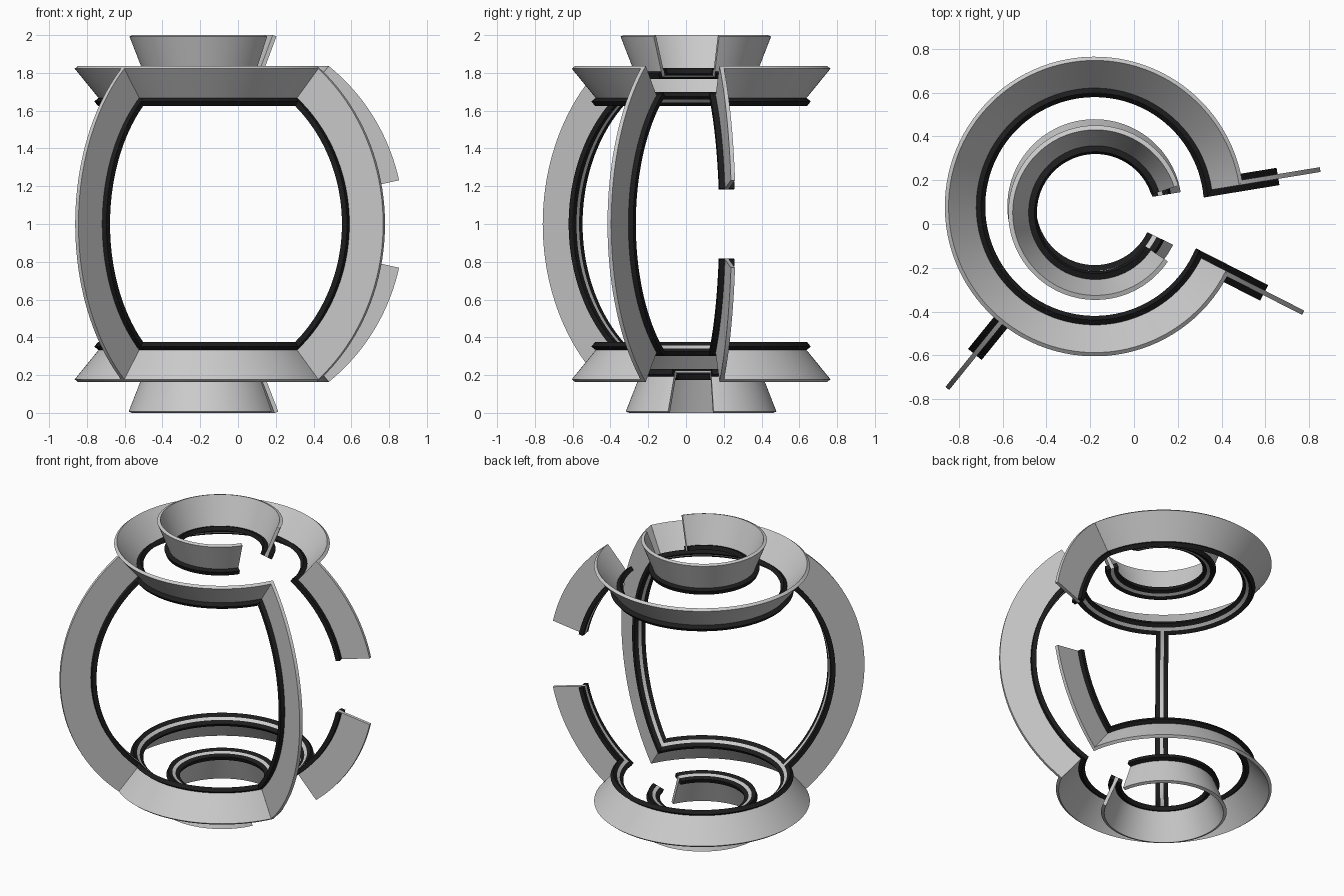
import bpy, bmesh
from math import sin, cos, radians
from mathutils import Vector

if "Cube" in bpy.data.objects:
    bpy.data.objects.remove(bpy.data.objects["Cube"])

CENTRE = Vector((-0.18, 0.08, 1.0))
R_IN, R_TRIM, R_OUT = 0.84, 0.87, 1.07      # radii of the spherical shell
HALF, TRIM = 0.011, 0.04                    # half thickness of wall and trim
LAT, LAT_SMALL = 50.8, 68.7                 # latitudes of the rings
GAP_A, GAP_B, FRONT = 9.3, -27.0, 231.0     # longitudes of the ribs

dark = bpy.data.materials.new("dark_trim")
dark.diffuse_color = (0.012, 0.012, 0.012, 1)
dark.use_nodes = True
dark.node_tree.nodes["Principled BSDF"].inputs["Base Color"].default_value = dark.diffuse_color

# cross-sections as (radius from, radius to, offset from, offset to)
WALL = [(R_IN, R_OUT, -HALF, HALF)]
TRIMS = [(R_IN, R_TRIM, HALF, TRIM), (R_IN, R_TRIM, -TRIM, -HALF)]


def sweep(name, point, steps, boxes, material=None):
    """Sweep rectangular sections along point(t, radius, offset), t in 0..1."""
    bm = bmesh.new()
    for r0, r1, o0, o1 in boxes:
        rows = []
        for i in range(steps + 1):
            rows.append([bm.verts.new(point(i / steps, r, o))
                         for r, o in ((r0, o0), (r1, o0), (r1, o1), (r0, o1))])
        for a, b in zip(rows, rows[1:]):
            for k in range(4):
                bm.faces.new((a[k], a[(k + 1) % 4], b[(k + 1) % 4], b[k]))
        bm.faces.new(rows[0])
        bm.faces.new(rows[-1][::-1])
    bmesh.ops.recalc_face_normals(bm, faces=bm.faces)
    mesh = bpy.data.meshes.new(name)
    bm.to_mesh(mesh)
    bm.free()
    ob = bpy.data.objects.new(name, mesh)
    bpy.context.collection.objects.link(ob)
    if material:
        mesh.materials.append(material)
    bpy.ops.object.select_all(action='DESELECT')
    ob.select_set(True)
    bpy.context.view_layer.objects.active = ob
    bpy.ops.object.shade_smooth_by_angle(angle=radians(30))


def strip(name, point, steps):
    sweep(name + "_wall", point, steps, WALL)
    sweep(name + "_trim", point, steps, TRIMS, dark)


def ring(name, lat, start, end, side, mitre=0, shift=(0, 0, 0)):
    """Conical ring between two longitudes; side is +1 top, -1 bottom."""
    lam, a, b = radians(lat), radians(start), radians(end)
    c = CENTRE + Vector(shift)

    def point(t, r, o):
        m = mitre * o / (r * cos(lam))
        phi = (a - m) + (b - a + 2 * m) * t
        h = r * cos(lam) - o * sin(lam)
        z = r * sin(lam) + o * cos(lam)
        return c + Vector((h * cos(phi), h * sin(phi), side * z))
    strip(name, point, 96)


def rib(name, lon, lat0, lat1, mitre0=0, mitre1=0):
    """Upright rib on one longitude between two latitudes."""
    phi, a, b = radians(lon), radians(lat0), radians(lat1)

    def point(t, r, o):
        lam0, lam1 = a - mitre0 * o / r, b + mitre1 * o / r
        lam = lam0 + (lam1 - lam0) * t
        h = r * cos(lam)
        return CENTRE + Vector((h * cos(phi) - o * sin(phi),
                                h * sin(phi) + o * cos(phi), r * sin(lam)))
    strip(name, point, 40)


# large rings
for label, side in (("top", 1), ("bottom", -1)):
    ring(label + "_large_ring", LAT, GAP_A, 360 + GAP_B, side, mitre=1)

# small end rings
ring("top_small_ring", LAT_SMALL, 18, 360 - 34, 1, shift=(0.004, -0.028, 0))
ring("bottom_small_ring", LAT_SMALL, 9.5, 360 - 26, -1)

# ribs: two full ones and one broken in the middle
rib("front_left_rib", FRONT, -LAT, LAT)
rib("front_right_rib", GAP_B, -LAT, LAT, 1, 1)
rib("upper_broken_rib", GAP_A, 12.5, LAT, 0, -1)
rib("lower_broken_rib", GAP_A, -LAT, -12.5, -1, 0)
